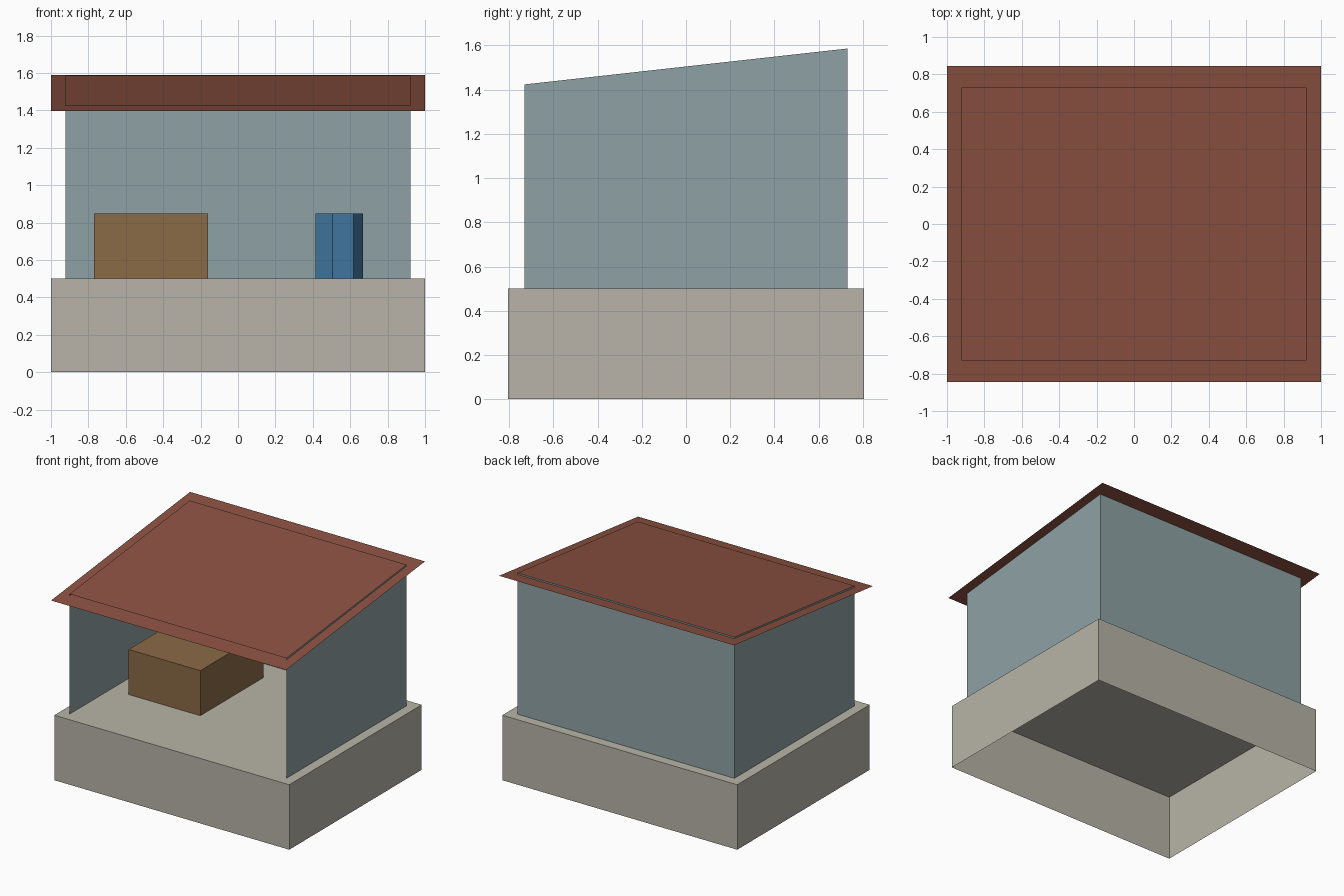
import bpy, bmesh
from math import tau, cos, sin

cube = bpy.data.objects.get("Cube")
if cube:
    bpy.data.objects.remove(cube, do_unlink=True)


def material(name, hex_colour):
    rgb = [int(hex_colour[i:i + 2], 16) / 255 for i in (0, 2, 4)]
    linear = [((c + 0.055) / 1.055) ** 2.4 for c in rgb] + [1]
    mat = bpy.data.materials.new(name)
    mat.use_nodes = True
    mat.diffuse_color = linear
    shader = mat.node_tree.nodes["Principled BSDF"]
    shader.inputs["Base Color"].default_value = linear
    shader.inputs["Roughness"].default_value = 0.9
    return mat


stone = material("stone", "b8b4a8")
plaster = material("blue_grey_plaster", "8fa2a5")
roof_red = material("roof_red", "8b5141")
wood = material("wood", "8b6b47")
blue = material("barrel_blue", "447ba5")


def rectangle(x0, x1, y0, y1):
    return [(x0, y0), (x1, y0), (x1, y1), (x0, y1)]


def build(name, outline, bottom, top, mat, skip=(), lid=True, floor=False, lid_mat=None):
    """Extrude an outline from bottom to a top height function, leaving out skipped sides."""
    bm = bmesh.new()
    low = [bm.verts.new((x, y, bottom)) for x, y in outline]
    high = [bm.verts.new((x, y, top(y))) for x, y in outline]
    n = len(outline)
    for i in range(n):
        if i not in skip:
            j = (i + 1) % n
            bm.faces.new((low[i], low[j], high[j], high[i]))
    if lid:
        bm.faces.new(high).material_index = 1 if lid_mat else 0
    if floor:
        bm.faces.new(low[::-1])
    for v in [v for v in bm.verts if not v.link_faces]:
        bm.verts.remove(v)
    mesh = bpy.data.meshes.new(name)
    bm.to_mesh(mesh)
    bm.free()
    mesh.materials.append(mat)
    if lid_mat:
        mesh.materials.append(lid_mat)
    obj = bpy.data.objects.new(name, mesh)
    bpy.context.collection.objects.link(obj)
    return obj


FLOOR = 0.5

# Foundation, hollow and open underneath
build("foundation", rectangle(-1, 1, -0.805, 0.805), 0, lambda y: FLOOR, stone)

# Three thin walls, open at the front, with a sloping roof panel on top
build("walls", rectangle(-0.923, 0.923, -0.73, 0.73), FLOOR,
      lambda y: 1.505 + 0.111 * y, plaster, skip=(0,), lid_mat=roof_red)

# Overhanging sheet just under the panel
build("roof_overhang", rectangle(-1, 1, -0.845, 0.845), 0,
      lambda y: 1.493 + 0.1125 * y, roof_red, skip=range(4))

# Contents of the shelter
build("crate", rectangle(-0.77, -0.16, -0.23, 0.54), FLOOR + 0.001,
      lambda y: 0.848, wood, floor=True)
sides = 7
build("barrel", [(0.535 + 0.134 * cos(tau * i / sides), 0.3 + 0.134 * sin(tau * i / sides))
                 for i in range(sides)], FLOOR + 0.001, lambda y: 0.848, blue, floor=True)
